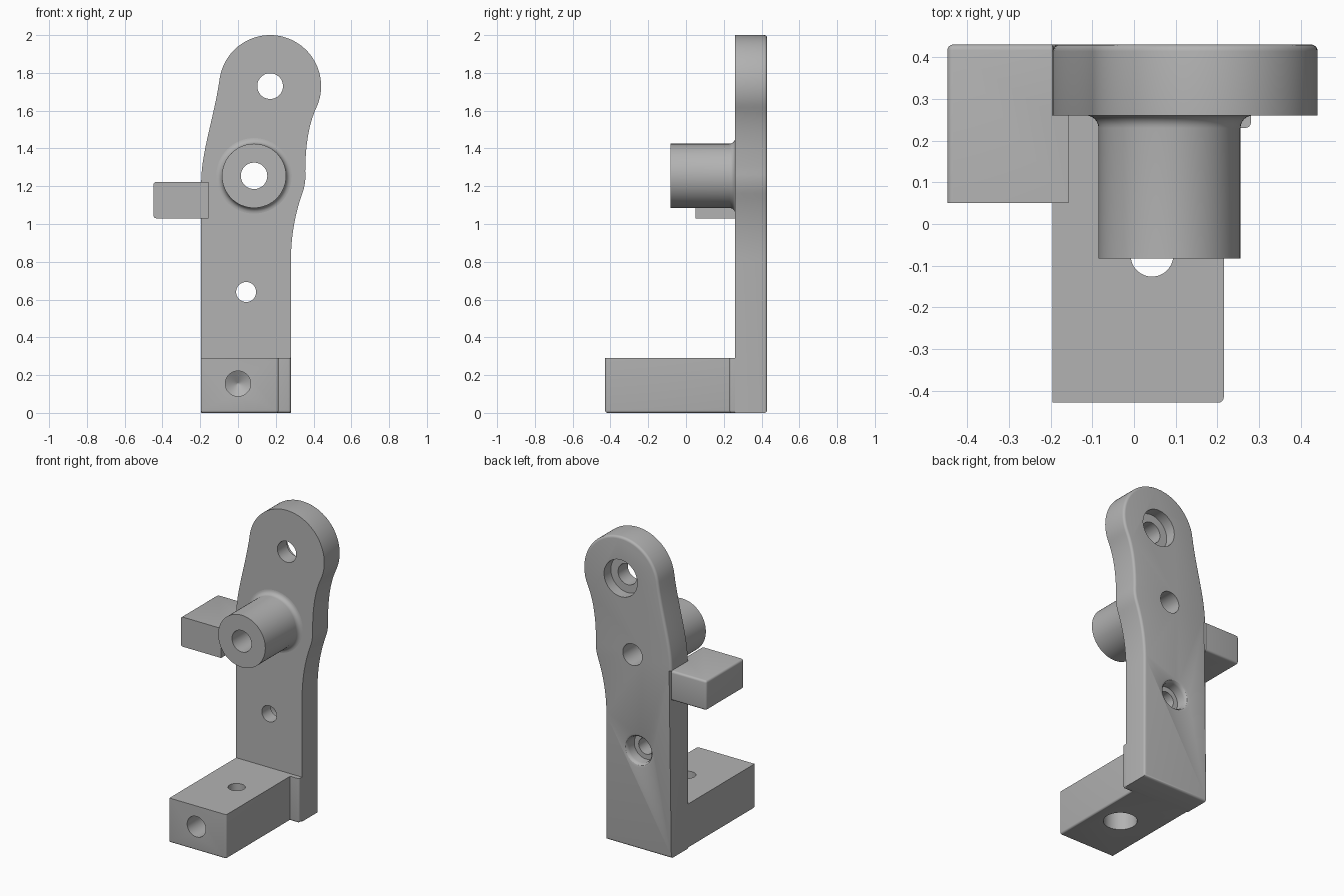
import bpy, bmesh, math
from mathutils import Vector
from mathutils.geometry import interpolate_bezier

cube = bpy.data.objects.get("Cube")
if cube:
    bpy.data.objects.remove(cube, do_unlink=True)

grey = bpy.data.materials.new("plain grey")
grey.use_nodes = True
grey.diffuse_color = (0.45, 0.45, 0.45, 1)
grey.node_tree.nodes["Principled BSDF"].inputs["Base Color"].default_value = (0.45, 0.45, 0.45, 1)

ALONG_Y = lambda a, b, t: (a, t, b)
ALONG_Z = lambda a, b, t: (a, b, t)


def finish(name, bm):
    bmesh.ops.recalc_face_normals(bm, faces=bm.faces)
    mesh = bpy.data.meshes.new(name)
    bm.to_mesh(mesh)
    bm.free()
    mesh.materials.append(grey)
    ob = bpy.data.objects.new(name, mesh)
    bpy.context.collection.objects.link(ob)
    return ob


def prism(name, outline, t0, t1, axis, round_edge, size):
    """Extrude an outline; round the edges whose midpoint and direction pass the rule."""
    bm = bmesh.new()
    rings = [[bm.verts.new(axis(a, b, t)) for a, b in outline] for t in (t0, t1)]
    bm.faces.new(rings[0])
    bm.faces.new(rings[1])
    n = len(outline)
    for i in range(n):
        j = (i + 1) % n
        bm.faces.new((rings[0][i], rings[0][j], rings[1][j], rings[1][i]))
    bmesh.ops.recalc_face_normals(bm, faces=bm.faces)
    edges = [e for e in bm.edges
             if round_edge((e.verts[0].co + e.verts[1].co) / 2, e.verts[1].co - e.verts[0].co)]
    bmesh.ops.bevel(bm, geom=edges, offset=size, segments=4, profile=0.5, affect='EDGES')
    return finish(name, bm)


def lathe(name, profile, centre, axis, ring=False, sides=64):
    """Revolve (radius, distance) points; ring joins last to first, otherwise ends are capped."""
    bm = bmesh.new()
    rows = []
    for r, t in profile:
        rows.append([bm.verts.new(axis(centre[0] + r * math.cos(k * math.tau / sides),
                                       centre[1] + r * math.sin(k * math.tau / sides), t))
                     for k in range(sides)])
    pairs = list(zip(rows, rows[1:]))
    if ring:
        pairs.append((rows[-1], rows[0]))
    else:
        bm.faces.new(rows[0])
        bm.faces.new(rows[-1])
    for low, high in pairs:
        for k in range(sides):
            m = (k + 1) % sides
            bm.faces.new((low[k], low[m], high[m], high[k]))
    return finish(name, bm)


def cut(ob, profile, centre, axis):
    cutter = lathe("hole_cutter", profile, centre, axis)
    cutter.hide_render = True
    mod = ob.modifiers.new("hole", 'BOOLEAN')
    mod.operation = 'DIFFERENCE'
    mod.solver = 'EXACT'
    mod.object = cutter
    bpy.context.view_layer.objects.active = ob
    bpy.ops.object.modifier_apply(modifier=mod.name)
    bpy.data.objects.remove(cutter, do_unlink=True)


def arc(centre, r, start, end, steps):
    angles = [math.radians(start + (end - start) * i / steps) for i in range(steps + 1)]
    return [(centre[0] + r * math.cos(a), centre[1] + r * math.sin(a)) for a in angles]


def bezier(a, ha, hb, b):
    pts = interpolate_bezier(*[Vector((p[0], p[1], 0)) for p in (a, ha, hb, b)], 14)
    return [(p.x, p.y) for p in pts[1:-1]]


# Shared dimensions
LEFT, RIGHT, FRONT, BACK = -0.195, 0.28, 0.26, 0.43
EYE, HUB, LOW = (0.17, 1.73), (0.085, 1.255), (0.043, 0.64)

# Upright arm with a rounded head and waisted right side
head = arc(EYE, 0.27, 172, -25, 48)
bulge = arc(HUB, 0.272, 5, -20, 6)
shoulder, waist = (LEFT, 1.22), (RIGHT, 0.8)
outline = [(LEFT, 0), shoulder]
outline += bezier(shoulder, (LEFT, 1.38), (-0.125, 1.57), head[0]) + head
outline += bezier(head[-1], (0.37, 1.52), (0.357, 1.4), bulge[0]) + bulge
outline += bezier(bulge[-1], (0.30, 1.05), (RIGHT, 0.93), waist) + [waist, (RIGHT, 0)]
arm = prism("upright_arm", outline, FRONT, BACK, ALONG_Y,
            lambda m, d: m.y > BACK - 0.001 and not (m.x < LEFT + 0.001 and m.z < 1.2), 0.016)

# Arm holes: counterbored eye, hub bore, rounded counterbore below
cut(arm, [(0.068, 0.2), (0.068, 0.36), (0.12, 0.36), (0.12, 0.5)], EYE, ALONG_Y)
cut(arm, [(0.07, 0.2), (0.07, 0.5)], HUB, ALONG_Y)
cut(arm, [(0.053, 0.2), (0.053, 0.35), (0.085, 0.35), (0.085, 0.405), (0.088, 0.417),
          (0.096, 0.426), (0.11, 0.4301), (0.11, 0.5)], LOW, ALONG_Y)

# Hollow boss with a fillet where it meets the arm
fillet = [(0.2 - 0.03 * math.cos(a), 0.23 + 0.03 * math.sin(a))
          for a in [math.pi / 2 * i / 6 for i in range(7)]]
boss = lathe("pivot_boss", [(0.07, FRONT), (0.07, -0.083), (0.17, -0.083)] + fillet,
             HUB, ALONG_Y, ring=True)

# Foot block with a small step on its right side
foot_outline = [(LEFT, FRONT), (LEFT, -0.428), (0.215, -0.428), (0.215, 0.23),
                (RIGHT, 0.23), (RIGHT, FRONT)]


def foot_edges(m, d):
    upright = abs(d.z) > 0.1
    corner = m.x > 0.2 and (m.y < -0.4 or (m.x > 0.27 and m.y < 0.24))
    return (upright and corner) or (m.z < 0.001 and m.y < 0.25)


foot = prism("foot_block", foot_outline, 0, 0.29, ALONG_Z, foot_edges, 0.013)
cut(foot, [(0.1, -0.1), (0.1, 0.15), (0.051, 0.15), (0.051, 0.4)], (0.043, -0.075), ALONG_Z)
cut(foot, [(0.067, -0.5), (0.067, -0.27), (0.003, -0.23)], (0, 0.155), ALONG_Y)

# Side tab that wraps the front edge of the arm
tab_outline = [(-0.447, 0.05), (-0.157, 0.05), (-0.157, FRONT), (LEFT, FRONT),
               (LEFT, BACK), (-0.447, BACK)]
tab = prism("side_tab", tab_outline, 1.03, 1.223, ALONG_Z,
            lambda m, d: m.x < LEFT - 0.05 and (m.y > BACK - 0.001 or (m.x < -0.44 and abs(d.y) > 0.1)),
            0.014)

# Smooth the round surfaces, keep the corners sharp
for ob in (arm, boss, foot, tab):
    bpy.ops.object.select_all(action='DESELECT')
    ob.select_set(True)
    bpy.context.view_layer.objects.active = ob
    bpy.ops.object.shade_smooth_by_angle(angle=math.radians(30))
